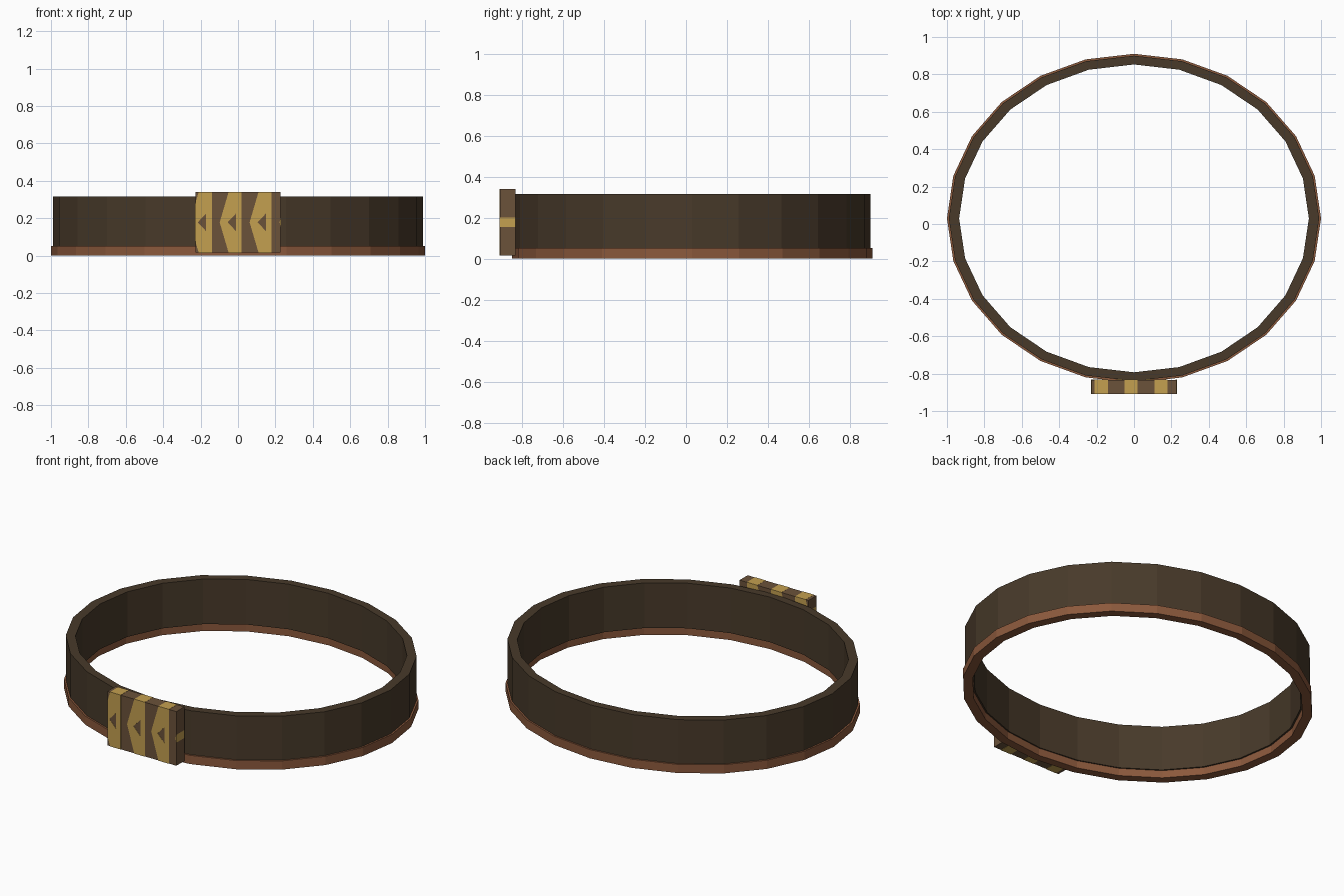
import bpy, bmesh
from math import sin, cos, pi

cube = bpy.data.objects.get("Cube")
if cube:
    bpy.data.objects.remove(cube, do_unlink=True)


def material(name, rgb):
    m = bpy.data.materials.new(name)
    m.use_nodes = True
    m.diffuse_color = (*rgb, 1)
    bsdf = m.node_tree.nodes["Principled BSDF"]
    bsdf.inputs["Base Color"].default_value = (*rgb, 1)
    bsdf.inputs["Roughness"].default_value = 0.8
    return m


dark_leather = material("dark leather", (0.065, 0.042, 0.023))
rust_leather = material("rust leather", (0.26, 0.10, 0.045))
buckle_brown = material("buckle brown", (0.147, 0.084, 0.042))
old_gold = material("old gold", (0.55, 0.35, 0.08))


def finish(name, bm, mat):
    bmesh.ops.recalc_face_normals(bm, faces=bm.faces)
    mesh = bpy.data.meshes.new(name)
    bm.to_mesh(mesh)
    bm.free()
    mesh.materials.append(mat)
    obj = bpy.data.objects.new(name, mesh)
    bpy.context.collection.objects.link(obj)
    return obj


SIDES = 24
CENTRE_Y = 0.03


def oval_band(name, outer, inner, z0, z1, mat):
    """Faceted oval ring with a rectangular cross-section."""
    bm = bmesh.new()
    section = [(outer, z0), (outer, z1), (inner, z1), (inner, z0)]
    rings = []
    for i in range(SIDES):
        a = 2 * pi * i / SIDES
        rings.append([bm.verts.new((r[0] * cos(a), CENTRE_Y + r[1] * sin(a), z))
                      for r, z in section])
    for i, ring in enumerate(rings):
        after = rings[(i + 1) % SIDES]
        for j in range(4):
            k = (j + 1) % 4
            bm.faces.new((ring[j], after[j], after[k], ring[k]))
    return finish(name, bm, mat)


# Belt strap and its lower trim
oval_band("belt_strap", (0.99, 0.87), (0.935, 0.823), 0.045, 0.315, dark_leather)
oval_band("lower_trim", (1.0, 0.88), (0.945, 0.83), 0, 0.052, rust_leather)

# Buckle block
HALF_W, HALF_H, MID_Z = 0.228, 0.162, 0.178
FRONT, BACK = -0.909, -0.833
bm = bmesh.new()
bmesh.ops.create_cube(bm, size=1)
for v in bm.verts:
    v.co = (v.co.x * 2 * HALF_W, (FRONT + BACK) / 2 + v.co.y * (BACK - FRONT),
            MID_Z + v.co.z * 2 * HALF_H)
finish("buckle", bm, buckle_brown)

# Gold inlay: repeated flared bar with an arrow, clipped at the buckle sides
LIP = 0.001
TOP = HALF_H + LIP
half_motif = [(0, 0), (0, TOP), (-0.07, TOP), (-0.03, 0.09), (-0.118, 0),
              (-0.075, 0), (-0.03, 0.048), (-0.03, 0)]
bm = bmesh.new()
for n in range(4):
    right_edge = -0.14 + 0.16 * n
    for flip in (1, -1):
        face = bm.faces.new([bm.verts.new((right_edge + x, FRONT - LIP, MID_Z + flip * z))
                             for x, z in half_motif])
bmesh.ops.triangulate(bm, faces=bm.faces)
for side in (1, -1):
    bmesh.ops.bisect_plane(bm, geom=bm.verts[:] + bm.edges[:] + bm.faces[:],
                           plane_co=(side * (HALF_W + LIP), 0, 0),
                           plane_no=(side, 0, 0), clear_outer=True)
bmesh.ops.remove_doubles(bm, verts=bm.verts, dist=0.0001)
solid = bmesh.ops.extrude_face_region(bm, geom=bm.faces[:], use_keep_orig=True)
moved = [g for g in solid["geom"] if isinstance(g, bmesh.types.BMVert)]
bmesh.ops.translate(bm, verts=moved, vec=(0, BACK - FRONT + 2 * LIP, 0))
finish("buckle_inlay", bm, old_gold)
